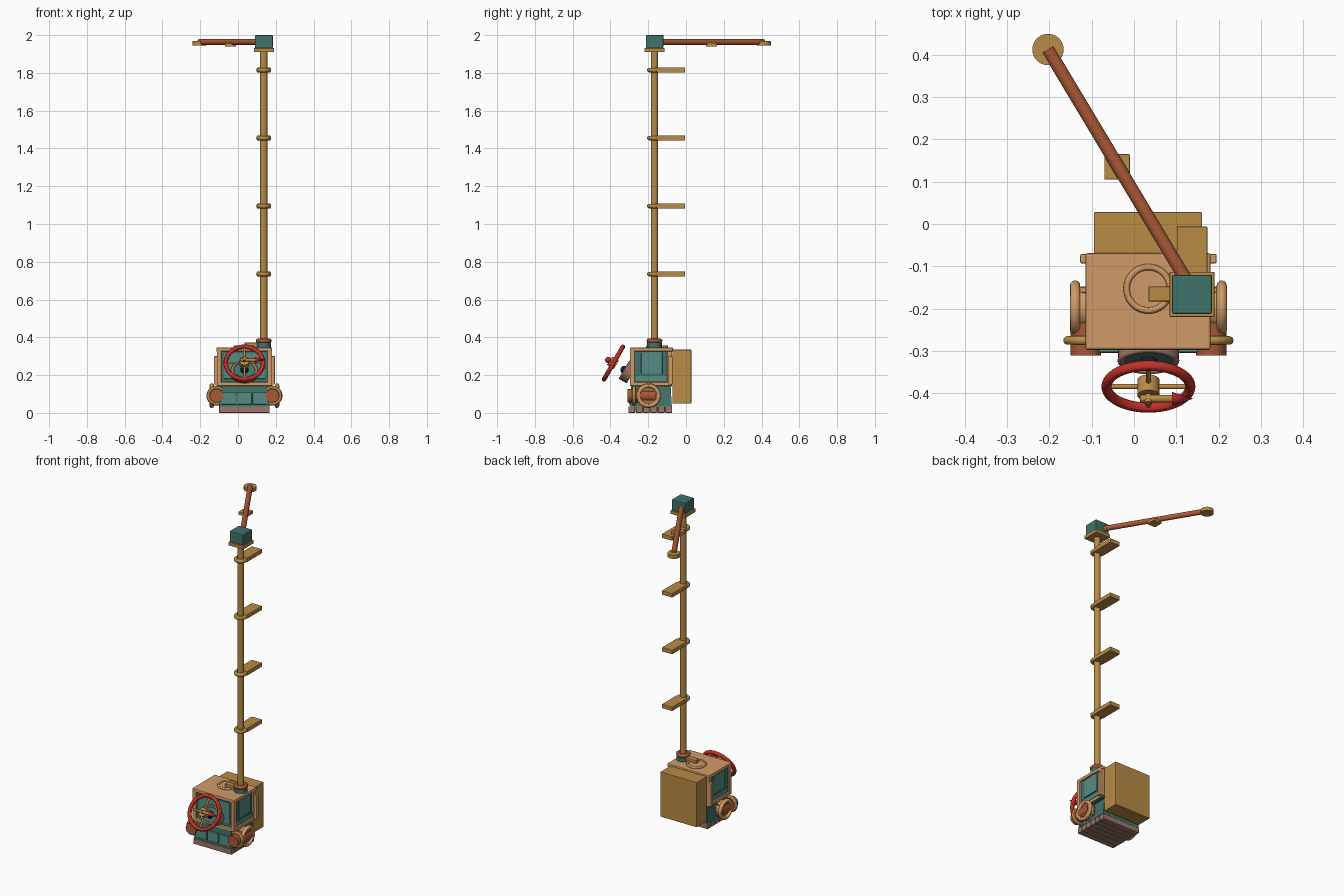
import bpy
import math
from mathutils import Vector

old = bpy.data.objects.get("Cube")
if old:
    bpy.data.objects.remove(old, do_unlink=True)


def material(name, rgb):
    m = bpy.data.materials.new(name)
    m.use_nodes = True
    m.diffuse_color = (*rgb, 1)
    m.node_tree.nodes["Principled BSDF"].inputs["Base Color"].default_value = (*rgb, 1)
    return m


GOLD = material("old gold", (0.48, 0.26, 0.06))
PEACH = material("pale copper", (0.64, 0.33, 0.14))
TEAL = material("deep teal", (0.05, 0.17, 0.145))
LIGHT = material("light teal", (0.09, 0.27, 0.23))
COPPER = material("copper", (0.4, 0.1, 0.035))
RED = material("signal red", (0.55, 0.03, 0.022))
MAUVE = material("dusty brown", (0.33, 0.18, 0.14))
DARK = material("near black", (0.01, 0.012, 0.025))


def finish(name, mat, smooth=True):
    ob = bpy.context.object
    ob.name = name
    ob.data.materials.append(mat)
    if smooth:
        bpy.ops.object.shade_smooth_by_angle()
    return ob


def box(name, x, y, z, mat, bevel=0.0):
    """Box given by its ranges along each axis."""
    bpy.ops.mesh.primitive_cube_add(size=1, location=[sum(r) / 2 for r in (x, y, z)])
    ob = finish(name, mat, False)
    size = [r[1] - r[0] for r in (x, y, z)]
    for v in ob.data.vertices:
        v.co = [c * s for c, s in zip(v.co, size)]
    if bevel:
        mod = ob.modifiers.new("Bevel", 'BEVEL')
        mod.width = bevel
        mod.segments = 2
    return ob


def rod(name, a, b, r, mat, r2=None, sides=32):
    """Cylinder or cone from point a to point b."""
    a, b = Vector(a), Vector(b)
    d = b - a
    bpy.ops.mesh.primitive_cone_add(
        vertices=sides, radius1=r, radius2=r if r2 is None else r2, depth=d.length,
        location=(a + b) / 2, rotation=d.to_track_quat('Z', 'Y').to_euler())
    return finish(name, mat)


def ring(name, centre, axis, major, minor, mat):
    bpy.ops.mesh.primitive_torus_add(
        major_segments=48, minor_segments=12, major_radius=major, minor_radius=minor,
        location=centre, rotation=Vector(axis).to_track_quat('Z', 'Y').to_euler())
    return finish(name, mat)


CX = 0.034                      # middle of the cabin
FRONT, BACK = -0.29, -0.075     # cabin depth

# Slatted base
for i in range(6):
    y = -0.305 + i * 0.039
    box("base_slat", (-0.1, 0.167), (y, y + 0.036), (0, 0.034), MAUVE, 0.003)
box("base_core", (-0.09, 0.157), (-0.295, -0.08), (0.006, 0.03), MAUVE)

# Lower hull, flared at the foot
hull = box("lower_hull", (-0.1, 0.167), (-0.297, BACK), (0.034, 0.15), TEAL)
for v in hull.data.vertices:
    if v.co.z > 0:
        v.co.x *= 0.88
        v.co.y *= 0.94
for i in (-1, 0, 1):
    x = CX + i * 0.083
    box("hull_panel", (x - 0.039, x + 0.039), (-0.303, -0.285), (0.045, 0.108), LIGHT, 0.003)

# Cabin body and thin side panels
box("cabin_body", (-0.103, 0.17), (-0.283, BACK), (0.14, 0.335), TEAL)
for s in (-1, 1):
    x = CX + s * 0.137
    box("side_panel", (x - 0.006, x + 0.006), (-0.237, -0.125), (0.205, 0.32), LIGHT, 0.003)
    box("side_sill", (x - 0.004, x + 0.004), (-0.265, -0.1), (0.168, 0.196), LIGHT)
box("front_panel", (-0.075, 0.143), (-0.289, -0.28), (0.18, 0.315), LIGHT, 0.003)

# Cabin frame: roof, beams, corner posts
box("roof_plate", (-0.115, 0.181), (-0.297, -0.069), (0.325, 0.346), PEACH, 0.005)
for s in (-1, 1):
    x = CX + s * 0.134
    box("side_beam", (x - 0.012, x + 0.012), (-0.297, BACK), (0.143, 0.163), PEACH, 0.003)
    box("front_post", (x - 0.012, x + 0.012), (-0.297, -0.272), (0.15, 0.33), PEACH, 0.003)
    box("back_post", (x - 0.011, x + 0.011), (-0.1, -0.073), (0.15, 0.33), PEACH, 0.003)
    x = CX + s * 0.15
    box("rear_pillar", (x - 0.011, x + 0.011), (-0.093, -0.071), (0.15, 0.3), PEACH, 0.003)
box("front_beam", (-0.112, 0.18), (-0.297, -0.277), (0.143, 0.163), PEACH, 0.003)

# Crate on the back
box("rear_crate", (-0.095, 0.161), (-0.072, 0.028), (0.05, 0.335), GOLD, 0.003)

# Lamps and wheels on both sides
for s in (-1, 1):
    x = CX + s * 0.148
    rod("front_lamp", (x, -0.31, 0.091), (x, -0.16, 0.091), 0.036, COPPER)
    ring("lamp_ring", (x, -0.275, 0.091), (0, 1, 0), 0.043, 0.01, GOLD)
    rod("wheel_axle", (CX + s * 0.1, -0.198, 0.091), (CX + s * 0.176, -0.198, 0.091), 0.036, COPPER)
    rod("wheel_disc", (CX + s * 0.14, -0.198, 0.091), (CX + s * 0.172, -0.198, 0.091), 0.05, PEACH)
    ring("wheel_rim", (CX + s * 0.173, -0.198, 0.091), (1, 0, 0), 0.053, 0.012, PEACH)

# Roof hatch and link to the mast
hatch = (CX, -0.153)
rod("hatch_lid", (*hatch, 0.34), (*hatch, 0.353), 0.046, PEACH)
ring("hatch_ring", (*hatch, 0.35), (0, 0, 1), 0.051, 0.008, PEACH)
box("mast_link", (CX, 0.12), (-0.183, -0.148), (0.345, 0.372), GOLD, 0.003)

# Mast
MX, MY = 0.136, -0.167
rod("mast_socket", (MX, MY, 0.3), (MX, MY, 0.372), 0.039, TEAL, sides=16)
ring("mast_collar", (MX, MY, 0.382), (0, 0, 1), 0.03, 0.012, COPPER)
rod("mast", (MX, MY, 0.35), (MX, MY, 1.92), 0.019, GOLD)
for i in range(4):
    z = 0.735 + i * 0.36
    ring("step_ring", (MX, MY, z), (0, 0, 1), 0.028, 0.012, GOLD)
    box("step", (0.101, 0.173), (MY + 0.012, -0.006), (z - 0.013, z + 0.013), GOLD, 0.002)

# Mast head and boom
box("head_plate", (0.084, 0.19), (-0.219, -0.113), (1.91, 1.931), GOLD, 0.002)
box("head_block", (0.09, 0.184), (-0.212, -0.12), (1.931, 2.0), TEAL, 0.004)
rod("boom", (MX - 0.01, MY + 0.03, 1.963), (-0.203, 0.412, 1.963), 0.0155, COPPER)
rod("boom_end", (-0.203, 0.412, 1.946), (-0.203, 0.412, 1.969), 0.037, GOLD)
box("boom_pad", (-0.07, -0.01), (0.105, 0.165), (1.939, 1.959), GOLD, 0.002)

# Steering wheel, tilted towards the sky
C = Vector((CX, -0.384, 0.264))
N = Vector((0, -math.cos(math.pi / 6), math.sin(math.pi / 6)))
U = Vector((0, N.z, -N.y))
X = Vector((1, 0, 0))
ring("steering_rim", C, N, 0.099, 0.012, RED)
for d in (X, U):
    rod("steering_spoke", C - d * 0.097, C + d * 0.097, 0.006, GOLD, sides=16)
rod("steering_hub", C - N * 0.018, C + N * 0.024, 0.026, GOLD)
rod("hub_pin", C, C + N * 0.046, 0.009, GOLD, sides=16)

# Pointer in front of the hub
P = C + N * 0.033
rod("pointer_bar", P - X * 0.02, P + X * 0.058, 0.009, GOLD, sides=16)
rod("pointer_tip", P + X * 0.056, P + X * 0.106, 0.016, RED, 0, sides=16)

# Column socket on the cabin front
S = Vector((CX, -0.312, 0.22))
socket = rod("column_socket", S - N * 0.03, S + N * 0.012, 0.056, MAUVE)
rim = ring("socket_rim", S + N * 0.012, N, 0.05, 0.007, MAUVE)
plate = rod("socket_plate", S + N * 0.008, S + N * 0.015, 0.044, TEAL)
for ob in (socket, rim, plate):
    ob.scale.x = 1.28
bpy.ops.mesh.primitive_uv_sphere_add(segments=24, ring_count=12, radius=0.022, location=S + N * 0.015)
finish("socket_ball", DARK)
